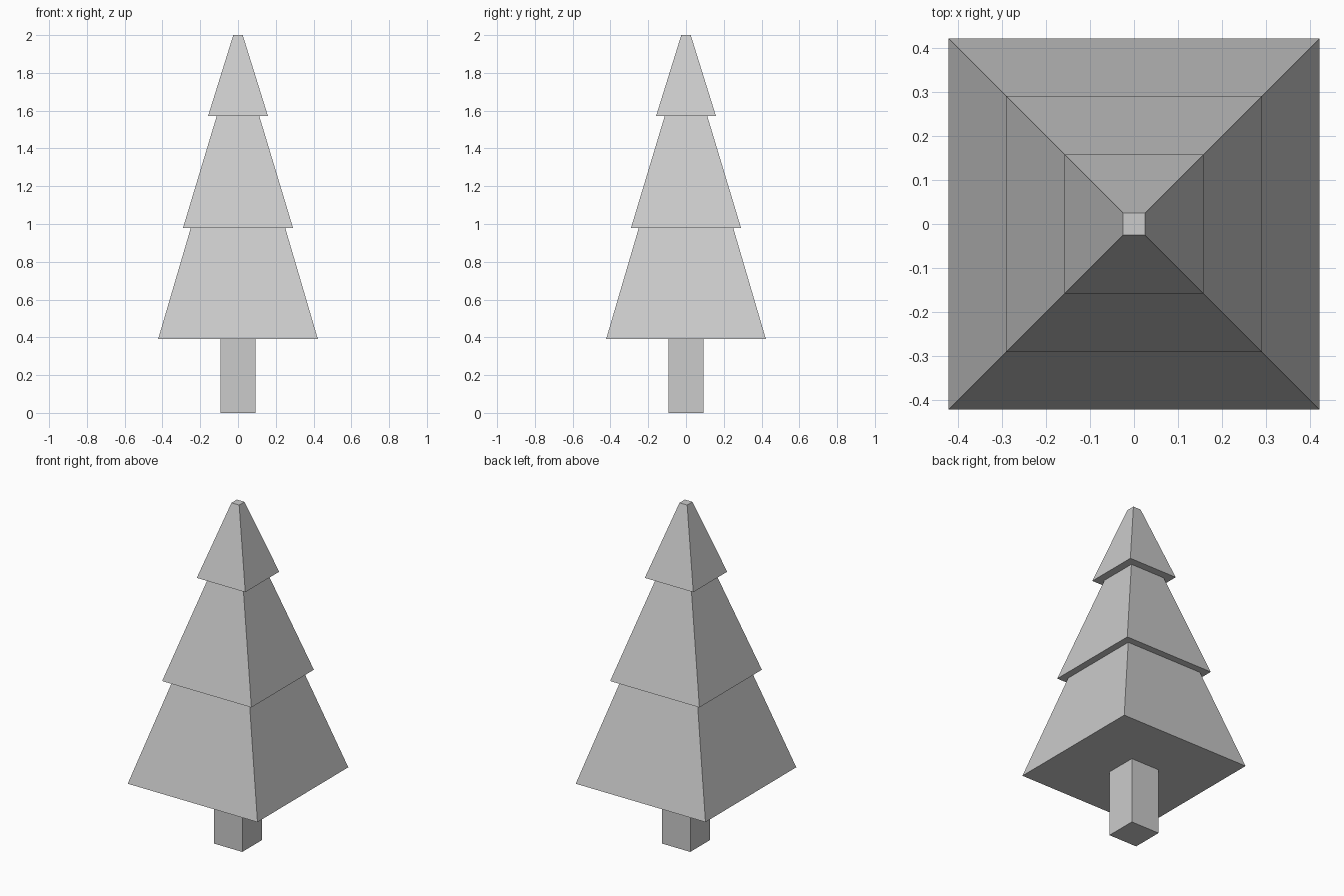
import bpy
import bmesh
from mathutils import Vector

default_cube = bpy.data.objects.get("Cube")
if default_cube:
    bpy.data.objects.remove(default_cube, do_unlink=True)

# Single plain grey for the whole tree
GREY = (0.6, 0.6, 0.6, 1.0)
grey = bpy.data.materials.new("light_grey")
grey.use_nodes = True
grey.diffuse_color = GREY
grey.node_tree.nodes["Principled BSDF"].inputs["Base Color"].default_value = GREY


def square_frustum(name, z_low, z_high, half_low, half_high):
    """Four-sided block tapering from half_low to half_high."""
    bm = bmesh.new()
    bmesh.ops.create_cube(bm, size=2.0)
    for v in bm.verts:
        top = v.co.z > 0
        half = half_high if top else half_low
        v.co = Vector((v.co.x * half, v.co.y * half, z_high if top else z_low))
    mesh = bpy.data.meshes.new(name)
    bm.to_mesh(mesh)
    bm.free()
    mesh.materials.append(grey)
    obj = bpy.data.objects.new(name, mesh)
    bpy.context.collection.objects.link(obj)
    return obj


# Trunk
square_frustum("trunk", 0.0, 0.40, 0.093, 0.093)

# Foliage tiers, each tucked slightly into the one above
square_frustum("lower_foliage", 0.39, 1.02, 0.423, 0.238)
square_frustum("middle_foliage", 0.98, 1.61, 0.291, 0.101)
square_frustum("upper_foliage", 1.573, 2.0, 0.158, 0.025)
